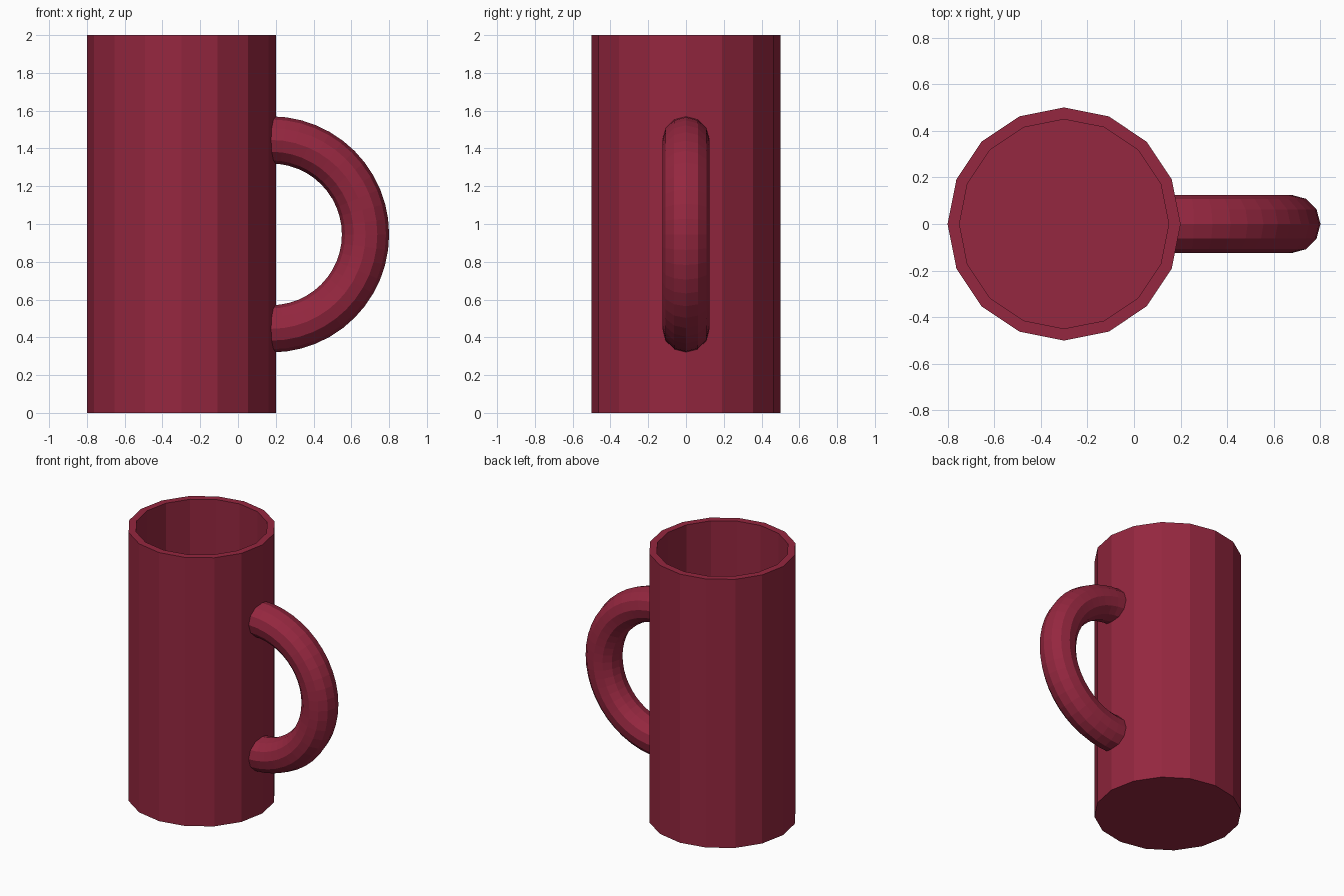
import bpy, bmesh
from math import pi
from mathutils import Matrix

if "Cube" in bpy.data.objects:
    bpy.data.objects.remove(bpy.data.objects["Cube"])

SIDES, RADIUS, WALL, HEIGHT = 16, 0.5, 0.05, 2.0
CUP_X = -0.3

red = bpy.data.materials.new("red_glaze")
red.diffuse_color = (0.30, 0.02, 0.05, 1)
red.use_nodes = True
red.node_tree.nodes["Principled BSDF"].inputs["Base Color"].default_value = red.diffuse_color


def finish(bm, name, location):
    bmesh.ops.recalc_face_normals(bm, faces=bm.faces)
    mesh = bpy.data.meshes.new(name)
    bm.to_mesh(mesh)
    bm.free()
    mesh.materials.append(red)
    obj = bpy.data.objects.new(name, mesh)
    obj.location = location
    bpy.context.collection.objects.link(obj)
    return obj


# Cup body: solid 16-sided cylinder, top inset to a rim and pushed down to the floor
bm = bmesh.new()
bmesh.ops.create_cone(bm, cap_ends=True, segments=SIDES, radius1=RADIUS,
                      radius2=RADIUS, depth=HEIGHT,
                      matrix=Matrix.Translation((0, 0, HEIGHT / 2)))
top = max(bm.faces, key=lambda f: f.calc_center_median().z)
bmesh.ops.inset_region(bm, faces=[top], thickness=WALL, use_even_offset=True)
walls = bmesh.ops.extrude_discrete_faces(bm, faces=[top])
bmesh.ops.translate(bm, verts=walls["faces"][0].verts, vec=(0, 0, WALL - HEIGHT))
finish(bm, "cup_body", (CUP_X, 0, 0))

# Handle: 12-sided tube swept through half a circle
bm = bmesh.new()
ring = bmesh.ops.create_circle(bm, segments=12, radius=0.125,
                               matrix=Matrix.Translation((0, 0, 0.5))
                               @ Matrix.Rotation(pi / 2, 4, 'Y'))
start = list(bm.edges)
sweep = bmesh.ops.spin(bm, geom=start, cent=(0, 0, 0), axis=(0, 1, 0),
                       angle=pi, steps=24)
end = [e for e in sweep["geom_last"] if isinstance(e, bmesh.types.BMEdge)]

# Short straight stubs bury both ends in the cup wall
for loop in (start, end):
    out = bmesh.ops.extrude_edge_only(bm, edges=loop)["geom"]
    bmesh.ops.translate(bm, vec=(-0.012, 0, 0),
                        verts=[v for v in out if isinstance(v, bmesh.types.BMVert)])
    bmesh.ops.holes_fill(bm, edges=[e for e in out if isinstance(e, bmesh.types.BMEdge)
                                    and e.is_boundary])
finish(bm, "handle", (0.175, 0, 0.945))
